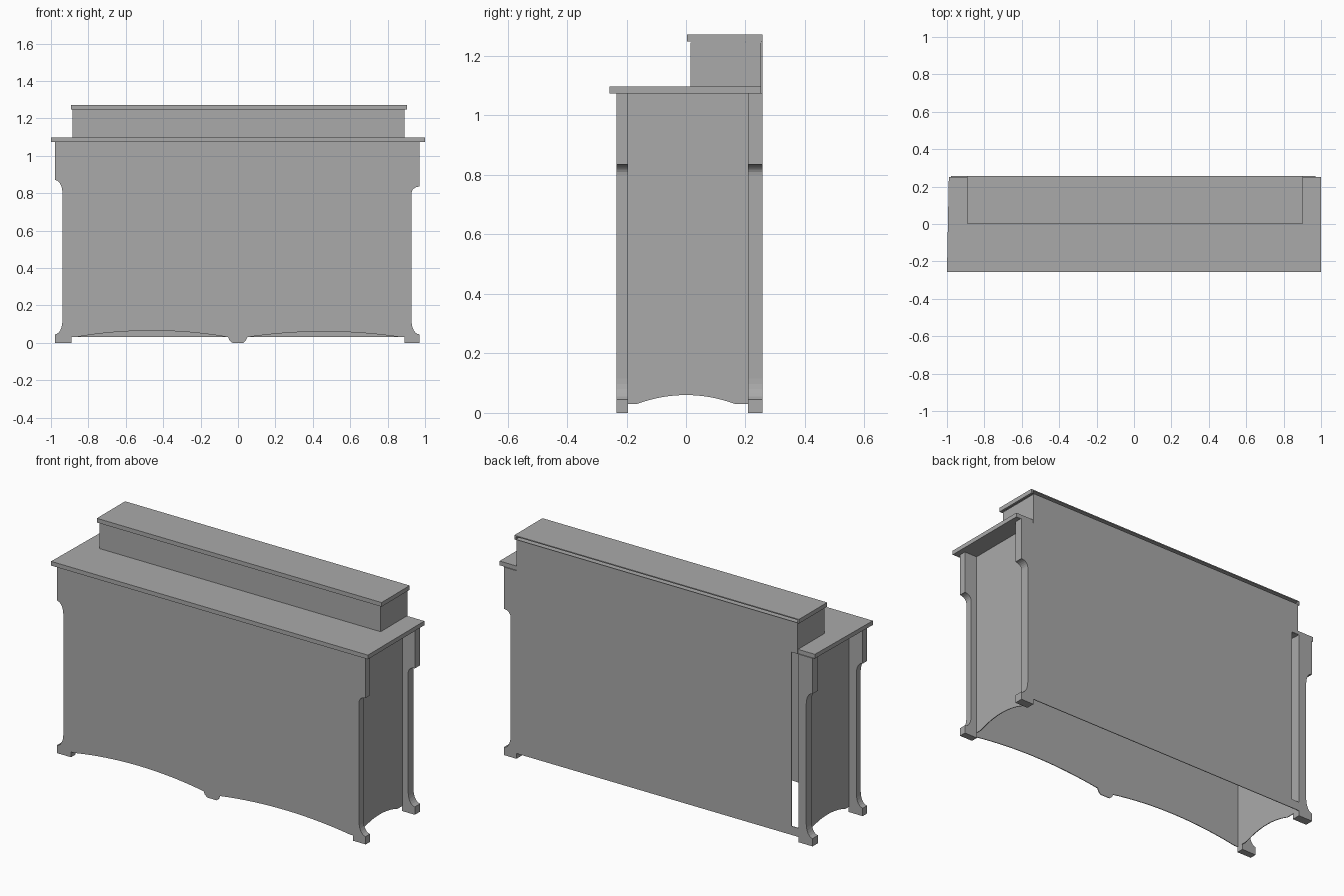
import bpy
import bmesh
from math import sin, cos, pi

if "Cube" in bpy.data.objects:
    bpy.data.objects.remove(bpy.data.objects["Cube"])

# Single flat grey finish
GREY = (0.4, 0.4, 0.4, 1)
grey = bpy.data.materials.new("plain grey")
grey.use_nodes = True
grey.diffuse_color = GREY
grey.node_tree.nodes["Principled BSDF"].inputs["Base Color"].default_value = GREY


def slab(name, outline, axis, low, high):
    """Extrude a flat outline along an axis, from low to high."""
    def place(p, depth):
        a, b = p
        return {"x": (depth, a, b), "y": (a, depth, b), "z": (a, b, depth)}[axis]
    bm = bmesh.new()
    first = [bm.verts.new(place(p, low)) for p in outline]
    last = [bm.verts.new(place(p, high)) for p in outline]
    bm.faces.new(first)
    bm.faces.new(last)
    for i in range(len(outline)):
        j = (i + 1) % len(outline)
        bm.faces.new((first[i], first[j], last[j], last[i]))
    bmesh.ops.recalc_face_normals(bm, faces=bm.faces)
    mesh = bpy.data.meshes.new(name)
    bm.to_mesh(mesh)
    bm.free()
    mesh.materials.append(grey)
    obj = bpy.data.objects.new(name, mesh)
    bpy.context.scene.collection.objects.link(obj)
    return obj


def rect(a0, a1, b0, b1):
    return [(a0, b0), (a1, b0), (a1, b1), (a0, b1)]


def arch(a0, a1, base, rise, steps=16):
    """Shallow curve from a0 to a1, lifted in the middle."""
    return [(a0 + (a1 - a0) * i / steps, base + rise * (1 - (2 * i / steps - 1) ** 2))
            for i in range(steps + 1)]


TOP = 1.073      # underside of the worktop
INNER = 0.89     # inner edge of posts and plane of the side panels
HEM = 0.03       # lower edge of the panels
FRONT, BACK = -0.234, 0.257


def outer_edge(wide, narrow, step, drop):
    """Scalloped outer edge of a post, from the foot up to the worktop."""
    turns = [i * pi / 12 for i in range(7)]
    foot = [(wide - (wide - narrow) * sin(t), 0.045 + 0.07 * (1 - cos(t))) for t in turns]
    head = [(wide - (wide - narrow) * sin(t), step - drop * (1 - cos(t))) for t in turns]
    return [(wide, 0)] + foot + head[::-1] + [(wide, TOP)]


left_edge = outer_edge(0.97, 0.928, 0.835, 0.035)
right_edge = outer_edge(-0.979, -0.939, 0.87, 0.065)

# Four thick corner posts and the two inset side panels
for side, s, edge in (("left", 1, left_edge), ("right", -1, right_edge)):
    post = edge + [(s * INNER, TOP), (s * INNER, 0)]
    slab(f"front_post_{side}", post, "y", FRONT, -0.195)
    slab(f"back_post_{side}", post, "y", 0.209, BACK)
    skirt = arch(-0.165, 0.165, HEM, 0.03)
    panel = [(-0.2, HEM)] + skirt + [(0.215, HEM), (0.215, TOP), (-0.2, TOP)]
    slab(f"side_panel_{side}", panel, "x", s * INNER - 0.002, s * INNER + 0.002)

# Front sheet with two low arches and a small centre foot
hem = (arch(-0.87, -0.053, HEM, 0.035)
       + [(-0.045, 0.012), (-0.03, 0), (0.03, 0), (0.042, 0.012)]
       + arch(0.05, 0.87, HEM, 0.03))
slab("front_panel", [(-INNER, HEM)] + hem + [(INNER, HEM), (INNER, TOP), (-INNER, TOP)],
     "y", FRONT, FRONT + 0.004)

# Back sheet with a tall slot beside the right post, rising behind the upper box
slab("back_panel", [(-INNER, HEM), (INNER, HEM), (INNER, 1.25), (-0.885, 1.25),
                    (-0.885, TOP), (-0.845, TOP), (-0.845, 0.08), (-INNER, 0.08)],
     "y", BACK - 0.004, BACK)

# Worktop, upper box and shelf
slab("worktop", [(-1, -0.257), (1, -0.257), (1, 0.252), (-0.99, 0.252)], "z", TOP, 1.097)
slab("upper_box", rect(-0.884, INNER, 0.015, 0.252), "z", 1.097, 1.246)
slab("shelf_top", rect(-0.893, 0.904, 0.003, BACK), "z", 1.266, 1.272)
slab("shelf_front_lip", rect(-0.893, 0.904, 0.003, 0.015), "z", 1.248, 1.266)
for side, x0, x1 in (("left", 0.892, 0.904), ("right", -0.893, -0.884)):
    slab(f"shelf_lip_{side}", rect(x0, x1, 0.015, BACK), "z", 1.248, 1.266)
